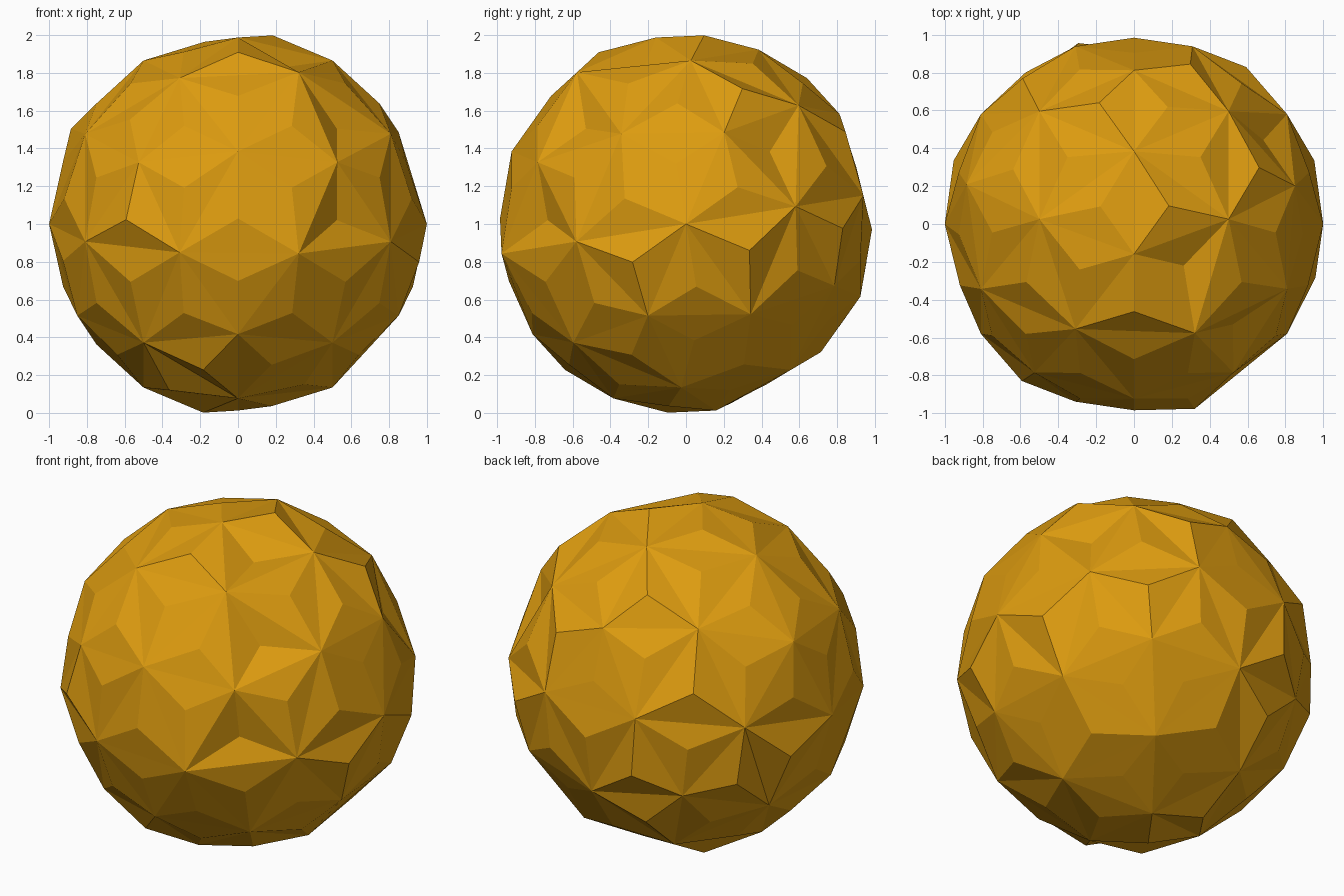
import bpy, bmesh, math
from itertools import combinations
from mathutils import Vector, Matrix

cube = bpy.data.objects.get("Cube")
if cube:
    bpy.data.objects.remove(cube, do_unlink=True)

PHI = (1 + math.sqrt(5)) / 2
NORMAL_TIP = 0.985

# Facet tips that differ from the normal height, grouped by radius
special_tips = {
    # sharp peaks
    1.02: ((.17, .08, .93), (-.17, -.08, -.93), (-.55, -.77, .03),
           (0, -.42, .85), (.89, -.26, -.19), (.62, .28, .66),
           (.55, .77, -.03), (-.17, .6, .71), (-.54, .71, .29),
           (.27, .78, .45), (-.33, -.34, -.81), (-.17, -.6, -.71),
           (-.28, .88, -.19), (-.72, .57, -.24), (-.9, .3, -.13),
           (-.28, .76, -.5), (-.27, .23, -.88), (.9, .3, -.13)),
    # nearly flat facets
    0.95: ((0, .42, -.85), (.27, .23, -.88), (.55, .56, -.53),
           (.72, .04, -.61), (.28, .76, -.5), (0, .9, .29),
           (.89, -.05, .32)),
    # hollows
    0.9: ((.72, .46, .4), (.27, -.23, .88), (.55, -.77, .03),
          (.55, -.56, .53)),
}
# Corners that stand proud of the sphere
proud_corners = {
    1.04: ((.31, -.56, .77), (.31, -.94, -.15), (-.85, .2, .48)),
}


def set_radius(verts, groups, normal):
    """Move each vertex to its group's radius, or to the normal one."""
    for v in verts:
        v.co.normalize()
        radius = normal
        for r, dirs in groups.items():
            if any(v.co.dot(Vector(d).normalized()) > 0.985 for d in dirs):
                radius = r
        v.co *= radius


# Icosahedron corners plus edge midpoints, all on a unit sphere
corners = []
for a in (-1, 1):
    for b in (-PHI, PHI):
        corners += [Vector((0, a, b)), Vector((a, b, 0)), Vector((b, 0, a))]
mids = [p + q for p, q in combinations(corners, 2) if (p - q).length < 2.1]
tilt = Matrix.Rotation(math.radians(-22.6), 3, 'X')

bm = bmesh.new()
for p in corners + mids:
    bm.verts.new(tilt @ p.normalized())
bmesh.ops.convex_hull(bm, input=bm.verts[:])
base = bm.verts[:]

# A low pyramid or hollow on every triangle
tips = bmesh.ops.poke(bm, faces=bm.faces[:])["verts"]
set_radius(base, proud_corners, 1)
set_radius(tips, special_tips, NORMAL_TIP)
bmesh.ops.recalc_face_normals(bm, faces=bm.faces[:])

# Stand the ball on the ground
bmesh.ops.translate(bm, verts=bm.verts[:], vec=(0, 0, 1))

mesh = bpy.data.meshes.new("faceted_ball")
bm.to_mesh(mesh)
bm.free()
ball = bpy.data.objects.new("faceted_ball", mesh)
bpy.context.collection.objects.link(ball)

# Amber gold
gold = bpy.data.materials.new("amber_gold")
gold.use_nodes = True
color = (0.72, 0.33, 0.005, 1)
gold.diffuse_color = color
gold.node_tree.nodes["Principled BSDF"].inputs["Base Color"].default_value = color
mesh.materials.append(gold)
